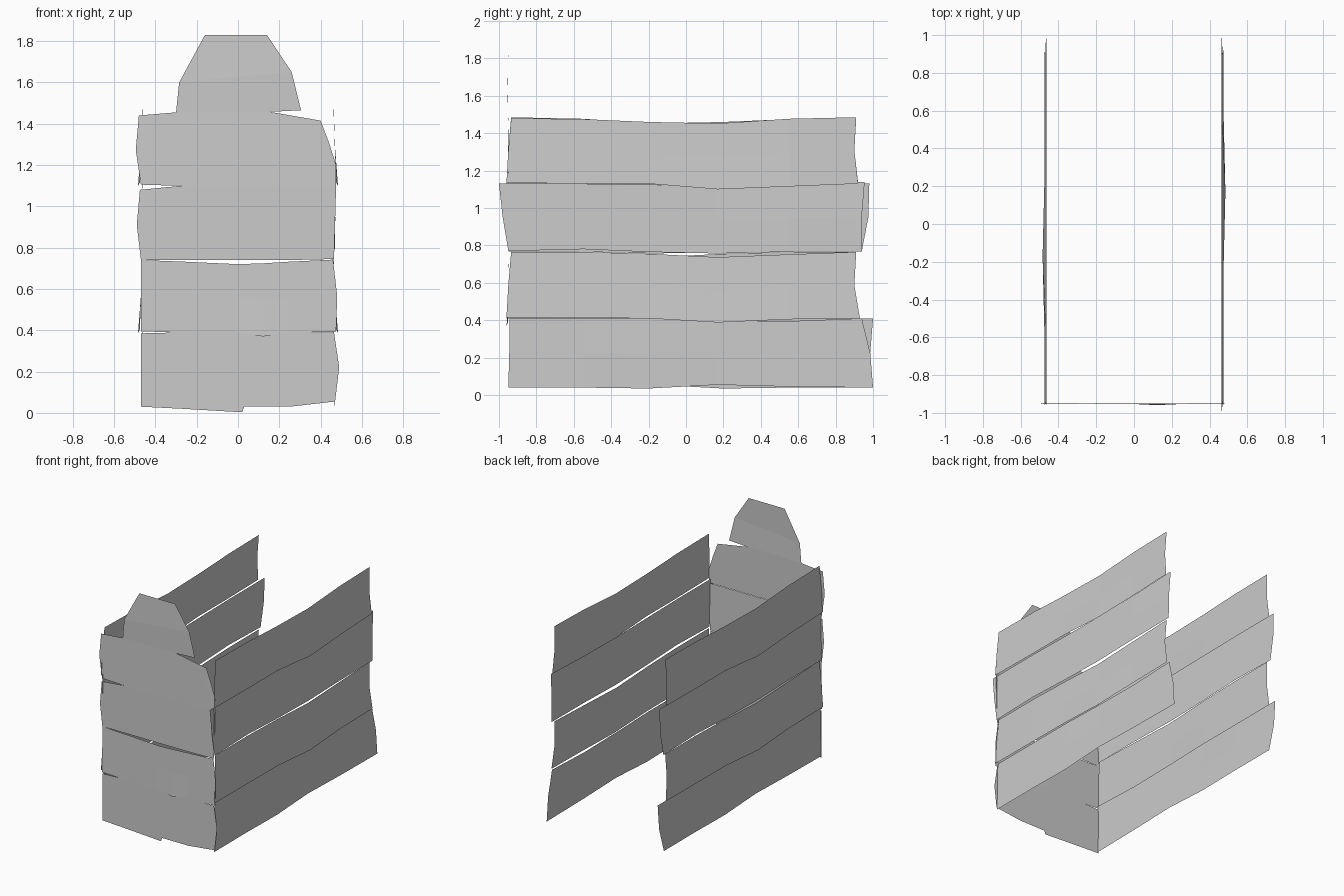
import bpy

# Wall placements: (u along the wall, z up, o outward) -> world
def right(u, z, o): return (0.463 + o, u, z)
def left(u, z, o): return (-0.463 - o, -u, z)
def front(u, z, o): return (u, -0.95 - o, z)


def plank(name, place, us, bottom, top, start, end, tilt=0.0, bump=None):
    """Thin weathered board: columns at us, z edges, and ragged ends given
    as u at (bottom, middle, top). tilt pushes the lower edge outward."""
    n = len(us)
    verts, faces = [], []
    for r in range(3):
        f = r / 2
        for c in range(n):
            u = start[r] if c == 0 else end[r] if c == n - 1 else us[c]
            z = bottom[c] + (top[c] - bottom[c]) * f
            o = tilt * (1 - f)
            if bump and bump[0] == (r, c):
                o += bump[1]
            verts.append(place(u, z, o))
    for r in range(2):
        for c in range(n - 1):
            a = r * n + c
            faces.append((a, a + 1, a + n + 1, a + n))
    me = bpy.data.meshes.new(name)
    me.from_pydata(verts, [], faces)
    me.update()
    ob = bpy.data.objects.new(name, me)
    bpy.context.collection.objects.link(ob)
    return ob


# Side boards: the left wall is the right wall turned round, with its own ends
us = (-0.94, -0.55, -0.2, 0.17, 0.55, 0.91)
rows = [
    ((.04, .04, .035, .055, .045, .04), (.41, .41, .41, .40, .395, .41), .003, ((1, 2), .004)),
    ((.415, .412, .41, .388, .405, .41), (.765, .765, .755, .737, .752, .765), .012, ((0, 3), .009)),
    ((.77, .78, .765, .757, .766, .768), (1.13, 1.13, 1.125, 1.12, 1.125, 1.14), .006, ((1, 4), .005)),
    ((1.135, 1.13, 1.13, 1.10, 1.115, 1.13), (1.48, 1.475, 1.46, 1.452, 1.477, 1.485), .012, ((0, 3), .009)),
]
ends = {
    "right": [((-.95, -.945, -.945), (1.0, .985, .94)),
              ((-.96, -.95, -.935), (.93, .90, .91)),
              ((-.95, -.98, -1.0), (.94, .94, .955)),
              ((-.96, -.95, -.935), (.92, .90, .91))],
    "left": [((-.93, -.985, -1.0), (.95, .945, .945)),
             ((-.92, -.90, -.91), (.96, .95, .935)),
             ((-.94, -.975, -.98), (.95, .95, .96)),
             ((-.92, -.90, -.91), (.96, .95, .935))],
}
for side, place in (("right", right), ("left", left)):
    for i, (row, e) in enumerate(zip(rows, ends[side])):
        plank(f"{side}_wall_board_{i + 1}", place, us, row[0], row[1], *e, row[2], row[3])

# Front boards
plank("front_board_1", front, (-.47, -.27, .02, .03, .25, .47),
      (.03, .02, .003, .03, .03, .055), (.385, .39, .39, .39, .39, .388),
      (-.47, -.47, -.47), (.47, .49, .465))
plank("front_board_2", front, (-.47, -.26, 0, .12, .25, .46),
      (.395, .388, .388, .37, .388, .393), (.74, .732, .72, .724, .732, .742),
      (-.47, -.47, -.47), (.475, .48, .46), .003, ((0, 3), .006))
plank("front_board_3", front, (-.47, -.27, 0, .25, .47),
      (.74, .74, .74, .74, .745), (1.08, 1.1, 1.1, 1.1, 1.1),
      (-.47, -.49, -.475), (.465, .47, .475))
plank("front_board_4", front, (-.47, -.3, 0, .14, .4, .44, .47),
      (1.105, 1.1, 1.1, 1.1, 1.1, 1.1, 1.1), (1.44, 1.455, 1.46, 1.46, 1.415, 1.31, 1.2),
      (-.47, -.495, -.48), (.475, .475, .475), .003)

# Gable board: tapered cap with cut corners and a slight crease
outline = [(-.3, 1.455), (.14, 1.457), (.305, 1.465), (.26, 1.65), (.14, 1.83), (-.16, 1.83), (-.285, 1.6)]
me = bpy.data.meshes.new("gable_board")
me.from_pydata([front(u, z, 0.004 if i in (3, 6) else 0) for i, (u, z) in enumerate(outline)],
               [], [(0, 1, 2, 3, 6), (6, 3, 4, 5)])
me.update()
bpy.context.collection.objects.link(bpy.data.objects.new("gable_board", me))
